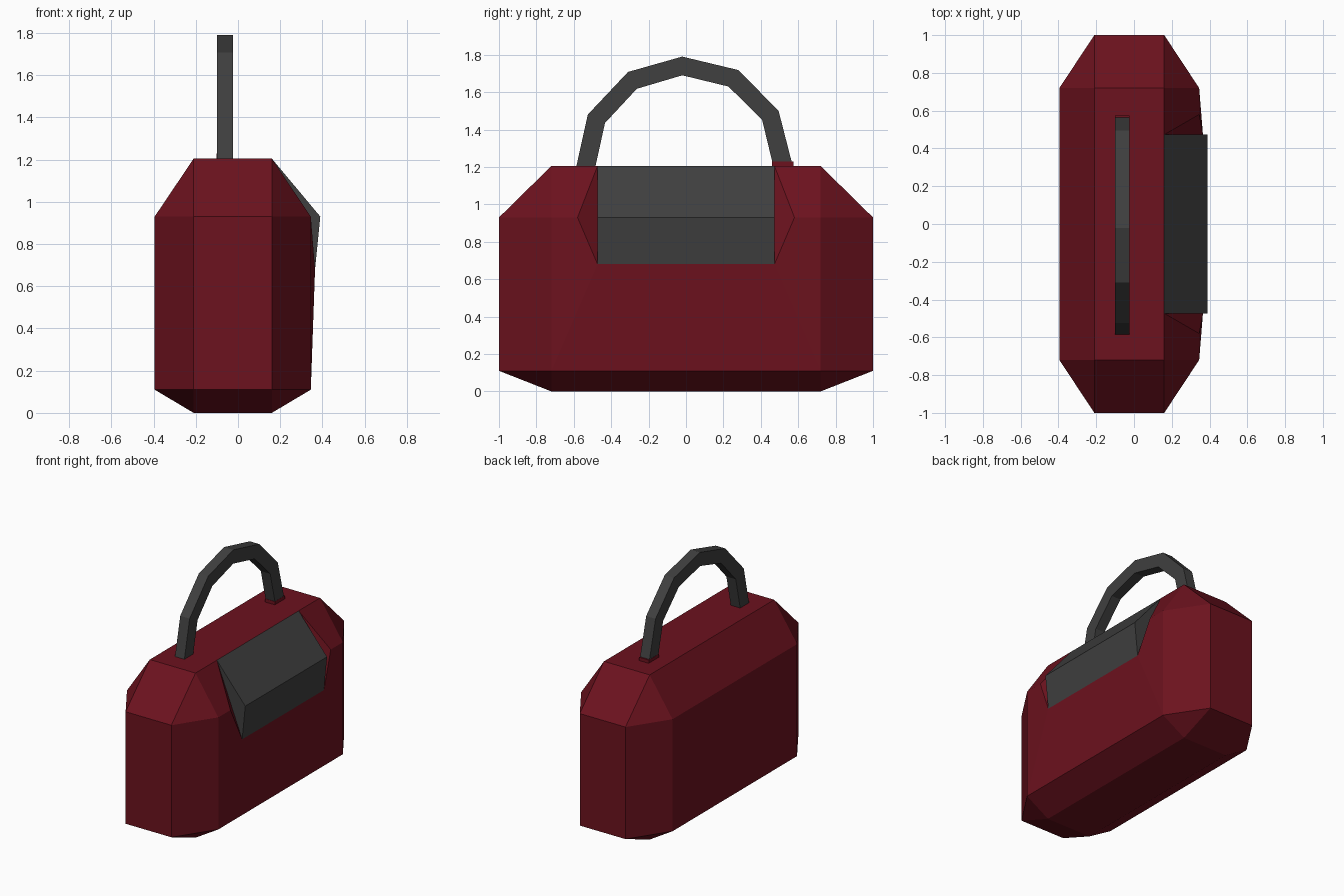
import bpy, bmesh

if "Cube" in bpy.data.objects:
    bpy.data.objects.remove(bpy.data.objects["Cube"])


def material(name, rgb):
    mat = bpy.data.materials.new(name)
    mat.diffuse_color = (*rgb, 1)
    mat.use_nodes = True
    mat.node_tree.nodes["Principled BSDF"].inputs["Base Color"].default_value = mat.diffuse_color
    return mat


RED = material("dark_red", (0.15, 0.006, 0.013))
GREY = material("dark_grey", (0.05, 0.05, 0.05))


def finish(name, bm, mat):
    bmesh.ops.remove_doubles(bm, verts=bm.verts, dist=1e-4)
    bmesh.ops.recalc_face_normals(bm, faces=bm.faces)
    mesh = bpy.data.meshes.new(name)
    bm.to_mesh(mesh)
    bm.free()
    mesh.materials.append(mat)
    obj = bpy.data.objects.new(name, mesh)
    bpy.context.collection.objects.link(obj)
    return obj


def add_face(bm, points):
    return bm.faces.new([bm.verts.new(p) for p in points])


# Main dimensions, outer and inset
X0, X1, XI0, XI1 = -0.395, 0.345, -0.21, 0.16
Y, YI = 1.0, 0.72
Z0, Z1, TOP = 0.11, 0.93, 1.205
FLAP_Y = 0.473

# Bag body: chamfered box as a hull of inset faces
bm = bmesh.new()
for y in (-1, 1):
    for x in (XI0, XI1):
        for z in (0, TOP):
            bm.verts.new((x, y * YI, z))
        for z in (Z0, Z1):
            bm.verts.new((x, y * Y, z))
    for x in (X0, X1):
        for z in (Z0, Z1):
            bm.verts.new((x, y * YI, z))
bmesh.ops.convex_hull(bm, input=bm.verts)
bmesh.ops.dissolve_limit(bm, angle_limit=0.01, verts=bm.verts, edges=bm.edges)

# Replace the two right-hand panels with ones that swell around the flap
panels = [f for f in bm.faces
          if all(v.co.x > 0.1 and abs(v.co.y) < 0.8 for v in f.verts)
          and f.calc_center_median().z > 0.3]
bmesh.ops.delete(bm, geom=panels, context='FACES')
for s in (-1, 1):
    hinge = (XI1, s * FLAP_Y, TOP)
    fold = (X1, s * 0.58, Z1)
    lip = (0.365, s * FLAP_Y, 0.68)
    shoulder = (X1, s * YI, Z1)
    add_face(bm, [(XI1, s * YI, TOP), hinge, fold, shoulder])
    add_face(bm, [hinge, fold, lip])
    add_face(bm, [shoulder, fold, lip, (X1, s * YI, Z0)])
add_face(bm, [(0.365, -FLAP_Y, 0.68), (0.365, FLAP_Y, 0.68),
              (X1, YI, Z0), (X1, -YI, Z0)])
finish("bag_body", bm, RED)

# Closing flap: folded panel with triangular ends
bm = bmesh.new()
profile = [(XI1, TOP), (0.39, Z1), (0.365, 0.68)]
for (xa, za), (xb, zb) in zip(profile, profile[1:]):
    add_face(bm, [(xa, -FLAP_Y, za), (xb, -FLAP_Y, zb),
                  (xb, FLAP_Y, zb), (xa, FLAP_Y, za)])
for y in (-FLAP_Y, FLAP_Y):
    add_face(bm, [(x, y, z) for x, z in profile])
finish("closing_flap", bm, GREY)
# Handle: square-section arch
outer = [(-0.587, 1.2), (-0.525, 1.48), (-0.31, 1.708), (-0.02, 1.79),
         (0.28, 1.718), (0.495, 1.5), (0.572, 1.2)]
inner = [(-0.485, 1.2), (-0.433, 1.435), (-0.263, 1.618), (-0.02, 1.69),
         (0.227, 1.63), (0.407, 1.452), (0.468, 1.2)]
bm = bmesh.new()
rings = [[bm.verts.new((x, y, z)) for x, (y, z) in
          ((-0.1, o), (-0.024, o), (-0.024, i), (-0.1, i))]
         for o, i in zip(outer, inner)]
for a, b in zip(rings, rings[1:]):
    for k in range(4):
        n = (k + 1) % 4
        bm.faces.new((a[k], a[n], b[n], b[k]))
bm.faces.new(rings[0])
bm.faces.new(rings[-1])
finish("handle", bm, GREY)

# Small red collar at the rear foot of the handle
bm = bmesh.new()
bmesh.ops.create_cube(bm, size=1)
bmesh.ops.scale(bm, vec=(0.078, 0.116, 0.03), verts=bm.verts)
bmesh.ops.translate(bm, vec=(-0.062, 0.517, 1.214), verts=bm.verts)
finish("handle_collar", bm, RED)
